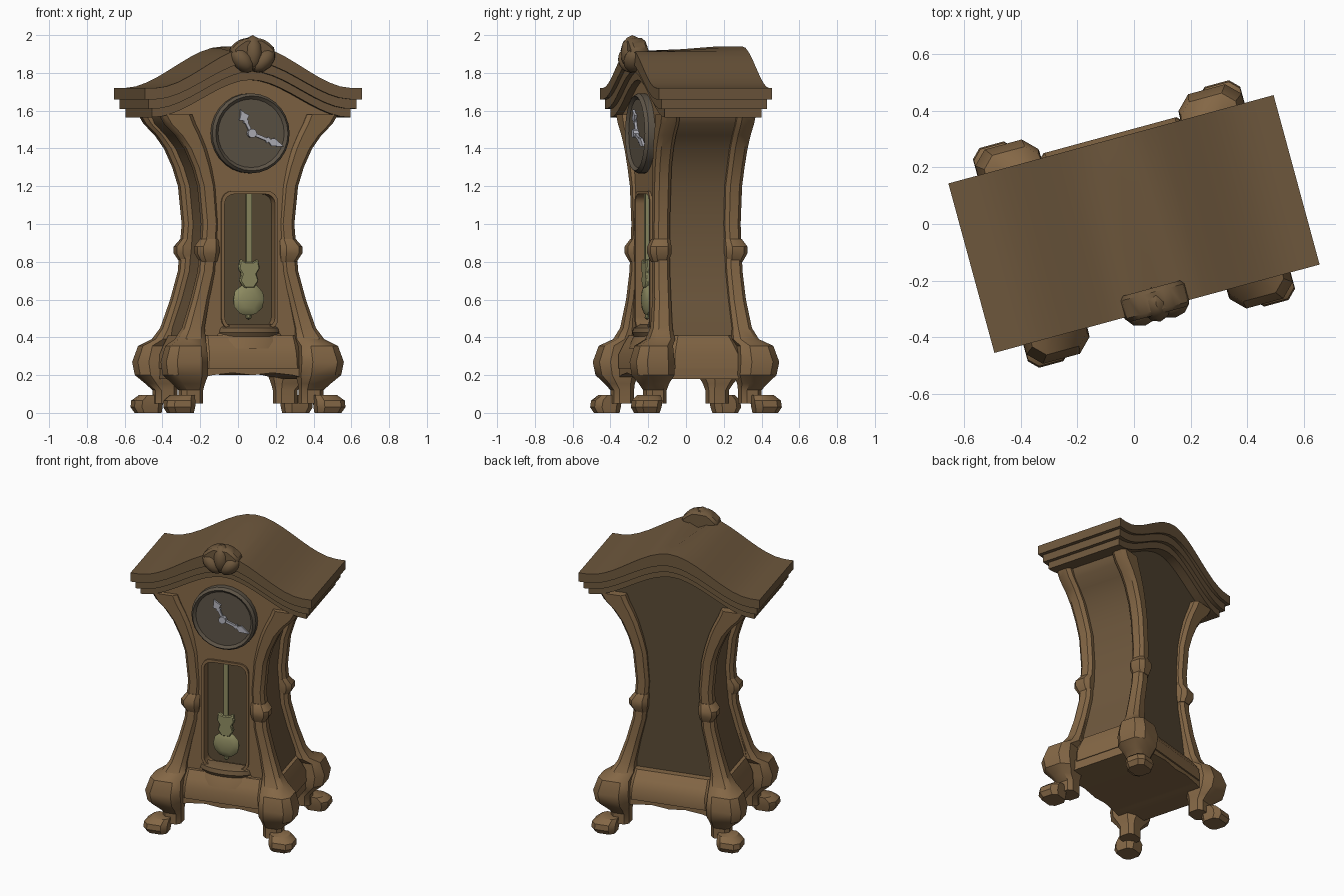
import bpy, bmesh, math
from mathutils import Matrix, Vector

if "Cube" in bpy.data.objects:
    bpy.data.objects.remove(bpy.data.objects["Cube"])

# Everything is built square to the axes (front = -y), then turned at the end.
TURN = math.radians(15.2)


def material(name, rgb):
    m = bpy.data.materials.new(name)
    m.diffuse_color = (*rgb, 1)
    m.use_nodes = True
    m.node_tree.nodes["Principled BSDF"].inputs["Base Color"].default_value = m.diffuse_color
    return m


WOOD = material("wood", (0.23, 0.135, 0.06))
ROOF = material("roof_wood", (0.155, 0.096, 0.046))
PANEL = material("panel_wood", (0.10, 0.07, 0.036))
DIAL = material("dial", (0.11, 0.088, 0.062))
STEEL = material("steel", (0.45, 0.45, 0.50))
BRASS = material("brass", (0.27, 0.26, 0.12))


def finish(name, bm, mat, bevel=0):
    bmesh.ops.recalc_face_normals(bm, faces=bm.faces)
    me = bpy.data.meshes.new(name)
    bm.to_mesh(me)
    bm.free()
    ob = bpy.data.objects.new(name, me)
    bpy.context.collection.objects.link(ob)
    me.materials.append(mat)
    if bevel:
        b = ob.modifiers.new("bevel", "BEVEL")
        b.width, b.segments, b.limit_method = bevel, 1, "ANGLE"
    return ob


def skin(name, rings, mat, bevel=0, closed=False):
    """Join rings of equal length; cap both ends, or close into a loop."""
    bm = bmesh.new()
    rows = [[bm.verts.new(p) for p in r] for r in rings]
    n = len(rows[0])
    for a, b in zip(rows, rows[1:] + (rows[:1] if closed else [])):
        for i in range(n):
            j = (i + 1) % n
            bm.faces.new((a[i], a[j], b[j], b[i]))
    if not closed:
        bm.faces.new(rows[0])
        bm.faces.new(rows[-1])
    return finish(name, bm, mat, bevel)


def prism(name, pts, y0, y1, mat, bevel=0):
    """Outline in x,z pushed from y0 to y1."""
    return skin(name, [[(x, y, z) for x, z in pts] for y in (y0, y1)], mat, bevel)


def loft(name, sections, mat, sx=1, sy=1):
    """Stack of chamfered rectangles (z, centre x, centre y, half x, half y)."""
    rings = []
    for z, cx, cy, a, b in sections:
        c = 0.45 * min(a, b)
        pts = [(a, b - c), (a - c, b), (c - a, b), (-a, b - c),
               (-a, c - b), (c - a, -b), (a - c, -b), (a, c - b)]
        rings.append([(sx * (cx + x), sy * (cy + y), z) for x, y in pts])
    return skin(name, rings, mat)


def bow(name, sections, mat):
    """Stack of half-ellipses bulging to the front (z, half width, depth)."""
    return skin(name, [[(w * math.cos(math.pi * i / 12), -0.2 - d * math.sin(math.pi * i / 12), z)
                        for i in range(13)] for z, w, d in sections], mat)


def ellipsoid(name, loc, size, mat, tilt=0, sub=2):
    bm = bmesh.new()
    m = Matrix.Translation(loc) @ Matrix.Rotation(tilt, 4, "Y") @ Matrix.Diagonal((*size, 1))
    bmesh.ops.create_icosphere(bm, subdivisions=sub, radius=1, matrix=m)
    return finish(name, bm, mat)


def disc(x, z, r, n=28):
    return [(x + r * math.cos(2 * math.pi * i / n), z + r * math.sin(2 * math.pi * i / n))
            for i in range(n)]


def round_rect(w, z0, z1, r):
    pts = []
    for k, (cx, cz) in enumerate([(w - r, z1 - r), (r - w, z1 - r), (r - w, z0 + r), (w - r, z0 + r)]):
        for i in range(5):
            a = math.pi / 2 * (k + i / 4)
            pts.append((cx + r * math.cos(a), cz + r * math.sin(a)))
    return pts


def cut(ob, cutter):
    m = ob.modifiers.new("cut", "BOOLEAN")
    m.operation, m.solver, m.object = "DIFFERENCE", "EXACT", cutter
    bpy.context.view_layer.objects.active = ob
    bpy.ops.object.modifier_apply(modifier=m.name)


def arch(x):
    """Height of the bell-shaped roof line."""
    t = max(0, (0.54 - abs(x)) / 0.54)
    return 1.72 + 0.22 * t * t * (3 - 2 * t)


# Roof board with a dip behind the crest, and the two mouldings under it
N = 20
for name, drop, thick, w, d in (("roof_board", 0, 0.06, 0.595, 0.31),
                                ("upper_moulding", 0.055, 0.055, 0.57, 0.29),
                                ("lower_moulding", 0.105, 0.05, 0.545, 0.265)):
    xs = [w * (2 * i / N - 1) for i in range(N + 1)]
    rings = []
    for y in (-d, 0.17, d):
        dip = 0.065 if y < 0 and drop == 0 else 0
        top = [(x, y, arch(x) - drop - dip * max(0, 1 - abs(x) / 0.11)) for x in xs]
        low = [(x, y, arch(x) - drop - thick - 0.1 * (arch(x) - 1.72)) for x in reversed(xs)]
        rings.append(top + low)
    skin(name, rings, ROOF)

# Waisted outline shared by the case and its front plate
WAIST = [(0.34, 0.38), (0.45, 0.36), (0.6, 0.31), (0.75, 0.27), (1.0, 0.25),
         (1.2, 0.27), (1.3, 0.30), (1.4, 0.345), (1.47, 0.40), (1.53, 0.46), (1.58, 0.48)]


def case_outline(inset):
    right = [(u - inset, z) for z, u in WAIST]
    w = right[-1][0]
    top = [(w * (1 - i / 8), arch(w * (1 - i / 8)) - 0.135) for i in range(17)]
    return right + top + [(-x, z) for x, z in reversed(right)]


case = prism("case", case_outline(0.045), -0.165, 0.205, PANEL)
case.data.materials.append(ROOF)
for f in case.data.polygons:
    f.material_index = int(abs(f.normal.y) < 0.5)
plate = prism("front_plate", case_outline(0.03), -0.227, -0.16, WOOD)
frame = prism("window_frame", round_rect(0.155, 0.44, 1.175, 0.06), -0.24, -0.22, WOOD)
cutter = prism("window_cutter", round_rect(0.138, 0.455, 1.158, 0.05), -0.4, -0.1, PANEL)
cut(plate, cutter)
cut(frame, cutter)
bpy.data.objects.remove(cutter)

# Corner posts running down into scrolled legs, with collars and toes
POST = [(1.58, 0.485, 0.258, 0.085, 0.05), (1.53, 0.455, 0.256, 0.08, 0.05),
        (1.47, 0.395, 0.253, 0.065, 0.048), (1.40, 0.345, 0.25, 0.055, 0.047),
        (1.30, 0.30, 0.245, 0.048, 0.045), (1.20, 0.27, 0.24, 0.045, 0.045),
        (1.00, 0.25, 0.237, 0.043, 0.043), (0.75, 0.27, 0.242, 0.043, 0.043),
        (0.60, 0.31, 0.25, 0.045, 0.045), (0.45, 0.36, 0.27, 0.055, 0.052),
        (0.39, 0.40, 0.30, 0.075, 0.07), (0.355, 0.46, 0.365, 0.10, 0.09),
        (0.27, 0.487, 0.392, 0.115, 0.105), (0.20, 0.475, 0.38, 0.11, 0.10),
        (0.155, 0.425, 0.34, 0.08, 0.07), (0.12, 0.39, 0.315, 0.06, 0.055),
        (0.05, 0.39, 0.315, 0.06, 0.055)]
TOE = [(0.008, 0.405, 0.325, 0.065, 0.06), (0.03, 0.412, 0.33, 0.077, 0.072),
       (0.065, 0.41, 0.325, 0.077, 0.072), (0.095, 0.39, 0.31, 0.06, 0.055)]
TOE[0] = (0.0, *TOE[0][1:])
COLLAR = [(0.80, 0.218, 0.203, 0.042, 0.042), (0.845, 0.228, 0.208, 0.06, 0.058),
          (0.88, 0.228, 0.208, 0.06, 0.058), (0.92, 0.212, 0.197, 0.045, 0.045)]
for sy, depth in ((-1, "front"), (1, "back")):
    for sx, side in ((-1, "left"), (1, "right")):
        tag = f"{depth}_{side}_"
        loft(tag + "post_and_leg", [(z, u - a, v - b, a, b) for z, u, v, a, b in POST], WOOD, sx, sy)
        loft(tag + "collar", COLLAR, WOOD, sx, sy)
        loft(tag + "toe", TOE, WOOD, sx, sy)

# Base apron with a wavy underside, and the bowed sill under the window
loft("base_apron", [(0.235, 0, 0.01, 0.385, 0.315), (0.31, 0, 0.01, 0.38, 0.315),
                    (0.36, 0, 0.005, 0.365, 0.285), (0.41, 0, 0, 0.345, 0.25)], WOOD)
wave = [(0.38, 0.25), (0.38, 0.18), (0.30, 0.18), (0.22, 0.20), (0.11, 0.212), (0, 0.20)]
prism("apron_underside", wave + [(-x, z) for x, z in reversed(wave[:-1])], -0.295, 0.315, WOOD)
bow("sill_apron", [(0.34, 0.21, 0.10), (0.38, 0.205, 0.085), (0.42, 0.19, 0.06)], WOOD)
bow("window_sill", [(0.405, 0.165, 0.075), (0.425, 0.175, 0.085), (0.45, 0.17, 0.075), (0.47, 0.15, 0.03)], ROOF)

# Clock dial with its rim
prism("dial_face", disc(0, 1.48, 0.19), -0.265, -0.2, DIAL)
PROFILE = ((0.212, -0.22), (0.212, -0.262), (0.198, -0.28), (0.178, -0.262), (0.178, -0.22))
skin("dial_rim", [[(r * x, y, 1.48 + r * z) for r, y in PROFILE] for x, z in disc(0, 0, 1)],
     DIAL, closed=True)

# Spade-shaped hands
for name, tx, tz, wide, y in (("hour_hand", -0.06, 0.125, 0.03, -0.278), ("minute_hand", 0.175, -0.07, 0.022, -0.284)):
    d = Vector((tx, tz))
    n = Vector((-tz, tx)).normalized()
    half = [(-0.12, 0.008), (0.45, 0.008), (0.5, 0.018), (0.55, 0.008), (0.66, wide), (0.82, 0.012)]
    pts = [d * t + n * s for t, s in half] + [d] + [d * t - n * s for t, s in reversed(half)]
    prism(name, [(p.x, 1.48 + p.y) for p in pts], y, y + 0.014, STEEL)
prism("hand_hub", disc(0, 1.48, 0.024, 10), -0.293, -0.26, STEEL)

# Pendulum: rod, lyre ornament, bob
prism("pendulum_rod", [(-0.015, 0.66), (0.015, 0.66), (0.015, 1.16), (-0.015, 1.16)], -0.225, -0.205, BRASS)
lyre = [(0.025, 0.66), (0.052, 0.70), (0.04, 0.735), (0.058, 0.765), (0.048, 0.815), (0.022, 0.80)]
prism("pendulum_lyre", lyre + [(-x, z) for x, z in reversed(lyre)], -0.232, -0.2, BRASS, 0.006)
ellipsoid("pendulum_bob", (0, -0.213, 0.60), (0.088, 0.026, 0.088), BRASS)
ellipsoid("pendulum_tip", (0, -0.213, 0.51), (0.018, 0.015, 0.018), BRASS, sub=1)

# Shell crest
shell = [(0, 1.81), (0.06, 1.83), (0.105, 1.88), (0.122, 1.925), (0.09, 1.955), (0.05, 1.982), (0, 1.985)]
prism("crest_shell", shell + [(-x, z) for x, z in reversed(shell[1:-1])], -0.33, -0.235, ROOF, 0.015)
for deg, length in ((-45, 0.16), (0, 0.19), (45, 0.16)):
    a = math.radians(deg)
    h = length / 2
    ellipsoid("crest_lobe", (h * math.sin(a), -0.295, 1.81 + h * math.cos(a)), (0.052, 0.062, h), ROOF, a)

# Turn the clock and shade it
for ob in bpy.context.collection.objects:
    ob.rotation_euler.z = TURN
    ob.select_set(True)
bpy.context.view_layer.objects.active = bpy.context.collection.objects[0]
bpy.ops.object.shade_smooth_by_angle(angle=math.radians(35))
